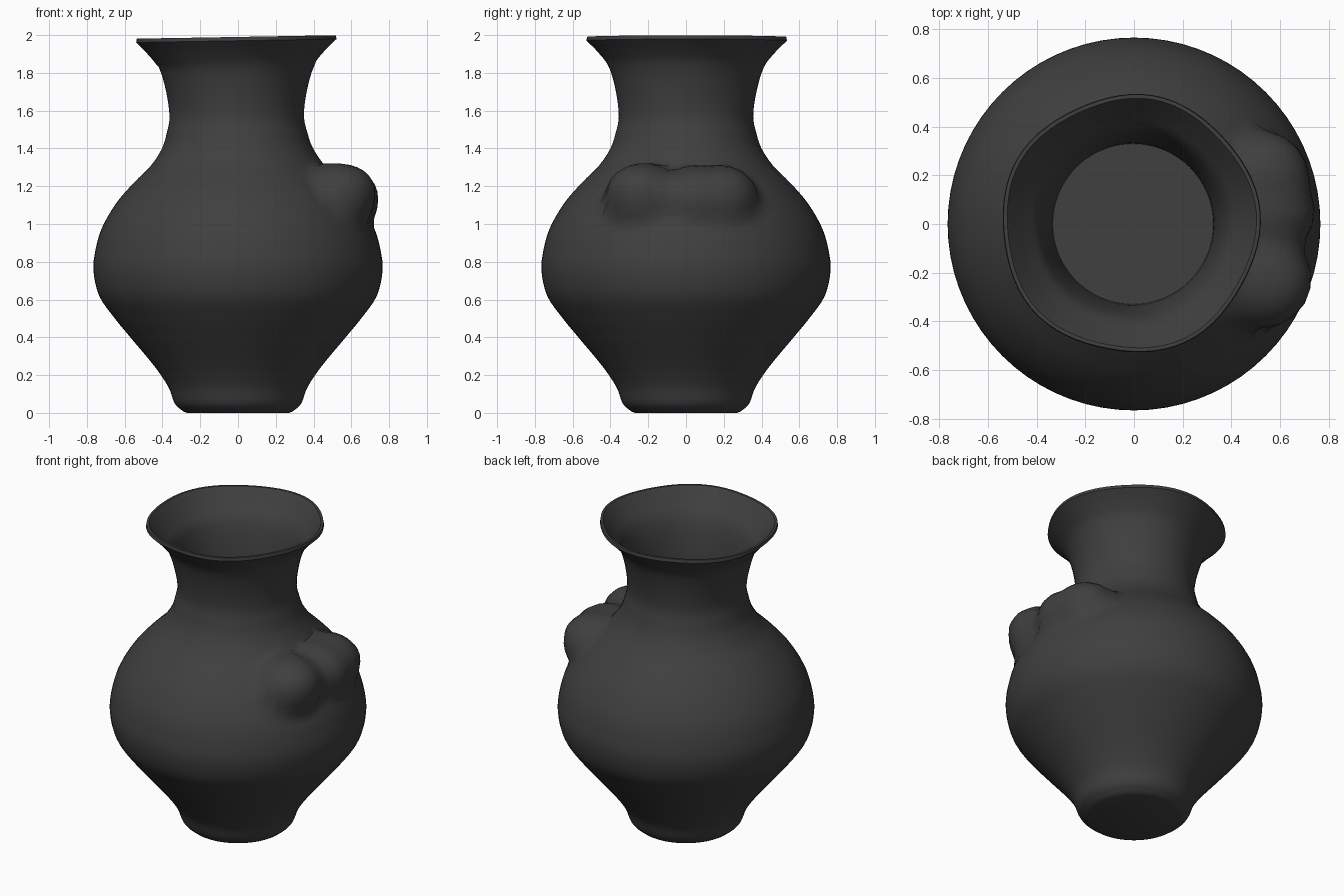
import bpy, bmesh, math
from mathutils import Vector

if "Cube" in bpy.data.objects:
    bpy.data.objects.remove(bpy.data.objects["Cube"])

SEG = 72

def smooth_profile(pts, n=4):
    """Catmull-Rom through (radius, z) points."""
    p = [Vector(a) for a in pts]
    p = [2 * p[0] - p[1]] + p + [2 * p[-1] - p[-2]]
    out = []
    for i in range(1, len(p) - 2):
        a, b, c, d = p[i - 1:i + 3]
        for k in range(n):
            t = k / n
            out.append(0.5 * (2 * b + (c - a) * t + (2 * a - 5 * b + 4 * c - d) * t * t
                              + (3 * b - a - 3 * c + d) * t ** 3))
    return out + [p[-2]]

# Outer wall from foot to lip, then inside of the throat
outer = smooth_profile([(0.29, 0.008), (0.335, 0.05), (0.37, 0.14), (0.445, 0.25), (0.57, 0.4),
                        (0.66, 0.51), (0.735, 0.62), (0.765, 0.75), (0.755, 0.86), (0.72, 0.98),
                        (0.645, 1.11), (0.55, 1.22), (0.46, 1.31), (0.40, 1.40), (0.373, 1.48),
                        (0.356, 1.57), (0.372, 1.70), (0.41, 1.83), (0.47, 1.91), (0.53, 1.97)])
inner = smooth_profile([(0.512, 1.99), (0.45, 1.91), (0.39, 1.83), (0.355, 1.70), (0.337, 1.57),
                        (0.33, 1.47)], 3)
profile = [Vector((0.27, 0.0))] + outer + [Vector((0.527, 1.99))] + inner

# Shoulder lumps: foot point, radius, height
lumps = [((0.56, -0.24, 1.17), 0.21, 0.17),
         ((0.60, 0.06, 1.17), 0.20, 0.13),
         ((0.57, 0.20, 1.17), 0.20, 0.14)]

def lump_offset(p):
    h = 0
    for c, r, height in lumps:
        d = (p - Vector(c)).length / r
        if d < 1:
            h = max(h, height * (1 - d * d) ** 0.85)
    return h

bm = bmesh.new()
rings = []
for j, (r, z) in enumerate(profile):
    lean = -0.015 * min(1, max(0, (z - 1.3) / 0.6))
    ring = []
    for i in range(SEG):
        a = 2 * math.pi * i / SEG
        wob = 0.008 * math.sin(5 * a + 1) * max(0, (z - 1.6) / 0.4)
        p = Vector(((r + wob) * math.cos(a) + lean, (r + wob) * math.sin(a), z))
        if z > 1.85:
            p.z += 0.009 * math.cos(a)
        if 0.9 < z < 1.42:
            p += Vector((0.83 * math.cos(a), 0.83 * math.sin(a), 0.55)) * lump_offset(p)
        ring.append(bm.verts.new(p))
    rings.append(ring)
for lo, hi in zip(rings, rings[1:]):
    for i in range(SEG):
        k = (i + 1) % SEG
        bm.faces.new((lo[i], lo[k], hi[k], hi[i]))
# Base and throat floor
bm.faces.new(rings[0][::-1])
bm.faces.new(rings[-1])
bmesh.ops.recalc_face_normals(bm, faces=bm.faces)

mesh = bpy.data.meshes.new("vase")
bm.to_mesh(mesh)
bm.free()
vase = bpy.data.objects.new("vase", mesh)
bpy.context.collection.objects.link(vase)

# Dark clay
clay = bpy.data.materials.new("dark_clay")
clay.diffuse_color = (0.05, 0.05, 0.05, 1)
clay.use_nodes = True
clay.node_tree.nodes["Principled BSDF"].inputs["Base Color"].default_value = clay.diffuse_color
mesh.materials.append(clay)

bpy.context.view_layer.objects.active = vase
vase.select_set(True)
bpy.ops.object.shade_smooth_by_angle(angle=math.radians(50))
